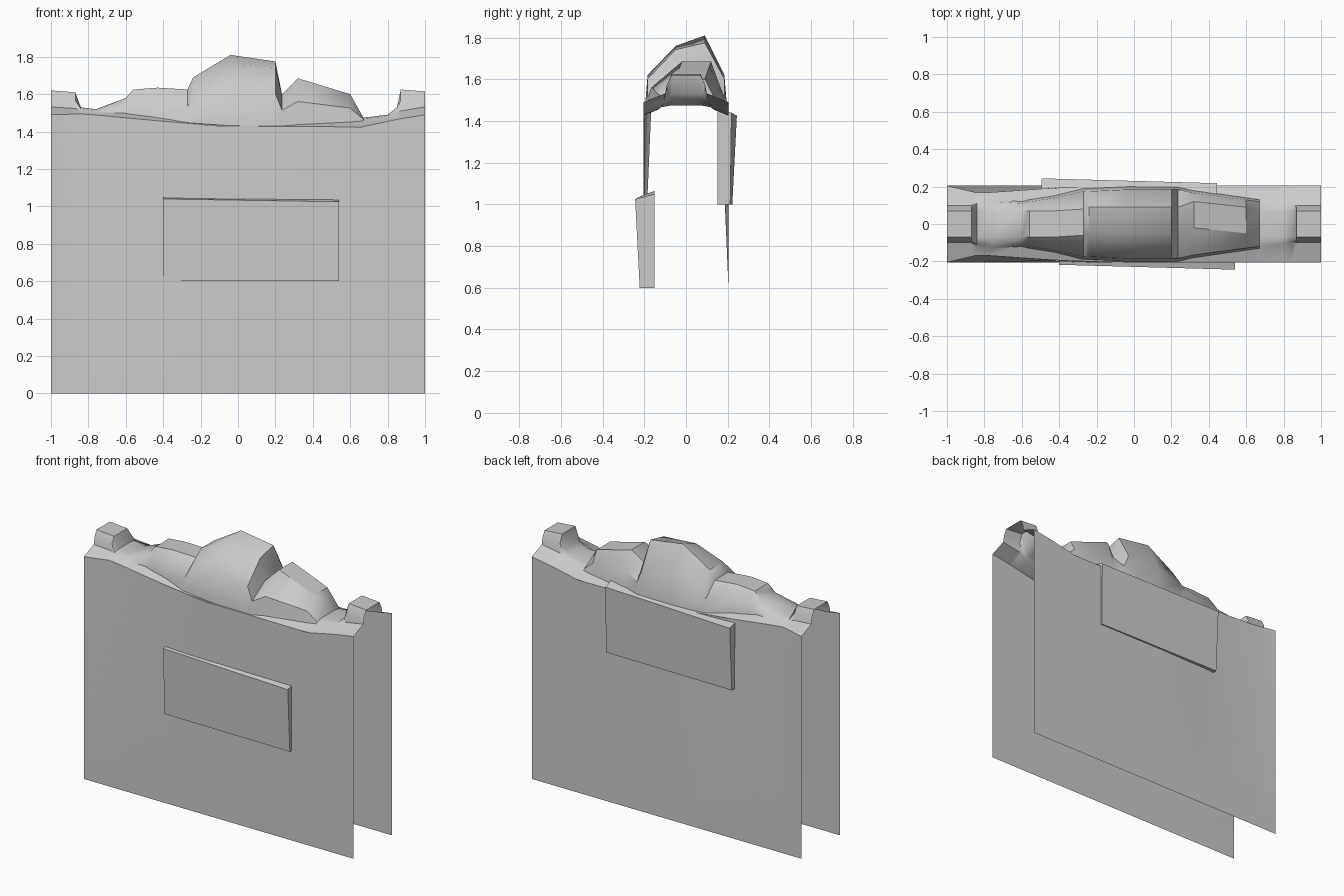
import bpy
import bmesh

default_cube = bpy.data.objects.get("Cube")
if default_cube:
    bpy.data.objects.remove(default_cube, do_unlink=True)

stone = bpy.data.materials.new("stone_grey")
stone.use_nodes = True
stone.diffuse_color = (0.6, 0.6, 0.6, 1)
stone.node_tree.nodes["Principled BSDF"].inputs["Base Color"].default_value = stone.diffuse_color


def add_object(name, bm, smooth=True):
    """Turn a bmesh into a named stone object with sharp edges kept."""
    mesh = bpy.data.meshes.new(name)
    bm.to_mesh(mesh)
    bm.free()
    obj = bpy.data.objects.new(name, mesh)
    mesh.materials.append(stone)
    bpy.context.collection.objects.link(obj)
    if smooth:
        bpy.ops.object.select_all(action='DESELECT')
        obj.select_set(True)
        bpy.context.view_layer.objects.active = obj
        bpy.ops.object.shade_smooth_by_angle(angle=0.7)
    return obj


def loft(name, sections, flip=False):
    """Skin a row of equal-length open sections."""
    bm = bmesh.new()
    rows = [[bm.verts.new(point) for point in section] for section in sections]
    for near, far in zip(rows, rows[1:]):
        for i in range(len(near) - 1):
            quad = [near[i], far[i], far[i + 1], near[i + 1]]
            bm.faces.new(quad[::-1] if flip else quad)
    return add_object(name, bm)


# Rim where the walls meet the rocks: x, half depth, height
RIM = [(-1, .205, 1.49), (-.83, .165, 1.495), (-.4, .195, 1.455), (-.1, .205, 1.43),
       (.66, .205, 1.425), (.85, .205, 1.465), (1, .205, 1.49)]


def rim_at(x):
    for a, b in zip(RIM, RIM[1:]):
        if x <= b[0]:
            t = (x - a[0]) / (b[0] - a[0])
            return a[1] + t * (b[1] - a[1]), a[2] + t * (b[2] - a[2])
    return RIM[-1][1:]


# Rock crest: x, crest height, half width of the mound, sideways offset of its top
CREST = [(-1, 1.62, .1, 0), (-.87, 1.61, .1, 0), (-.84, 1.53, .12, 0), (-.76, 1.52, .13, 0),
         (-.6, 1.58, .12, 0), (-.56, 1.625, .13, 0), (-.43, 1.635, .15, 0),
         (-.27, 1.625, .19, .01), (-.24, 1.69, .19, .02), (-.04, 1.81, .2, .02),
         (.2, 1.775, .2, .02), (.235, 1.6, .2, .02), (.32, 1.685, .18, .05),
         (.6, 1.6, .14, .02), (.67, 1.475, .13, 0), (.8, 1.49, .11, 0),
         (.85, 1.53, .1, 0), (.87, 1.625, .1, 0), (1, 1.615, .1, 0)]


def rock_section(x, top, width, offset):
    depth, rim = rim_at(x)
    width = min(width, depth - .005)
    foot = min(rim + .4 * (depth - width), top - .01)
    shoulder = foot + .5 * (top - foot)
    drop = max(0, top - 1.71) / 2
    half = [(depth, rim), (width, foot), (width * .92, shoulder)]
    front = [(x, -y, z) for y, z in half]
    back = [(x, y, z) for y, z in reversed(half)]
    return front + [(x, offset - .07, top - drop), (x, offset + .07, top)] + back


loft("rock_cap", [rock_section(*station) for station in CREST])


# Front and back wall sheets, leaning in slightly towards the rim
def wall_section(x, side):
    depth, rim = rim_at(x)
    return [(x, side * .205, 0), (x, side * .205, .57), (x, side * depth, rim)]


for wall_name, side in (("front_wall", -1), ("back_wall", 1)):
    loft(wall_name, [wall_section(r[0], side) for r in RIM], flip=side > 0)


# Slightly crooked raised panels, the back one turned round and set higher
def panel(name, side, shift_x, lift):
    bm = bmesh.new()
    bmesh.ops.create_cube(bm, size=1)
    for v in bm.verts:
        right, outer, high = v.co.x > 0, v.co.y < 0, v.co.z > 0
        x = .54 if right else -.4
        y = -.15
        z = .6
        if outer:
            y = -.212 - .01 * right - (.006 + .016 * right) * high
        if high:
            z = 1.065 - .015 * right - .025 * outer
        v.co = (-side * x + shift_x, -side * y, z + lift)
    add_object(name, bm, smooth=False)


panel("front_panel", -1, 0, 0)
panel("back_panel", 1, .045, .4)
